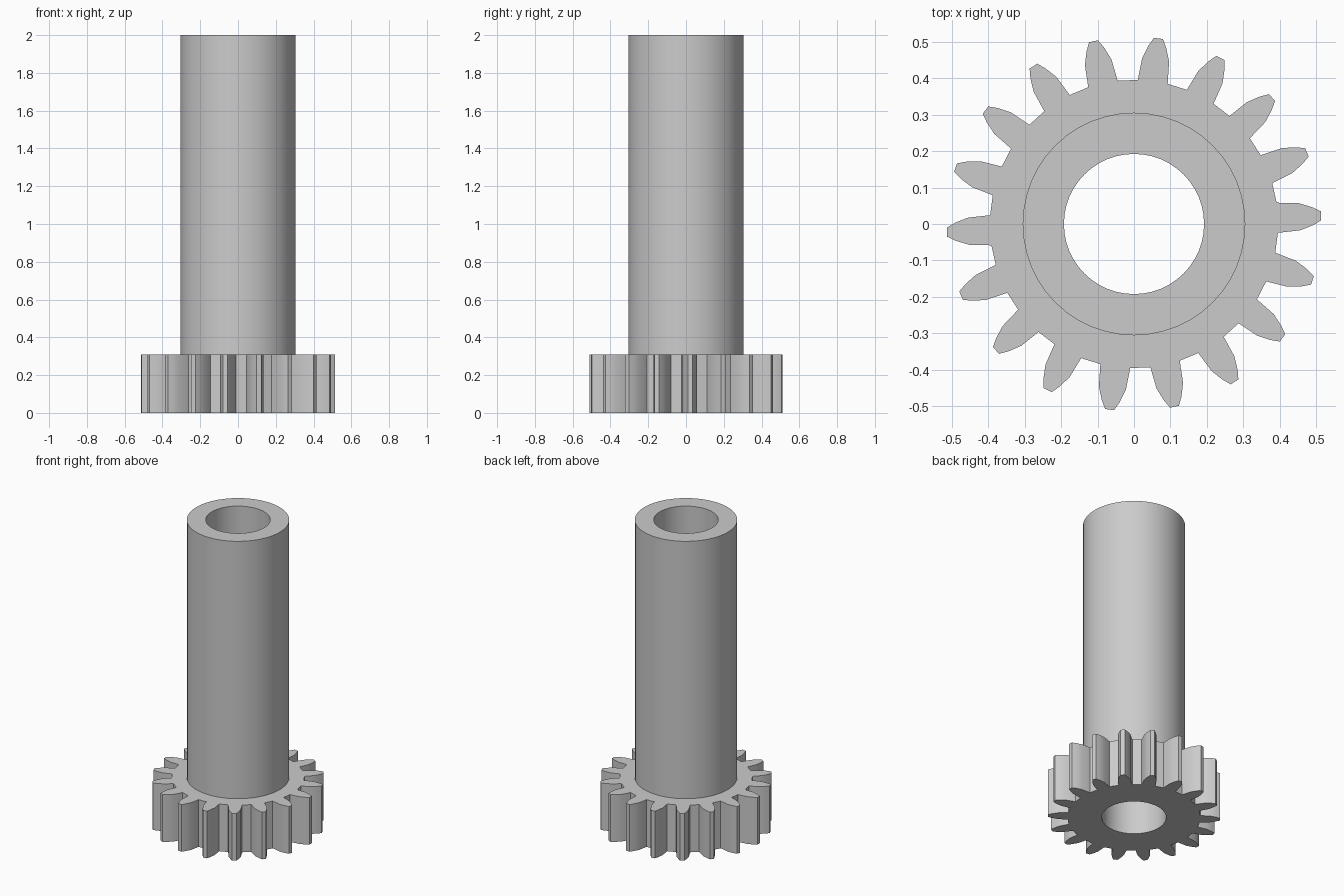
import bpy
import bmesh
from math import radians, cos, sin, tau

cube = bpy.data.objects.get("Cube")
if cube:
    bpy.data.objects.remove(cube, do_unlink=True)

TEETH = 18
PITCH = tau / TEETH
TOOTH_OFFSET = radians(2.5)
HEIGHT = 2.0
GEAR_HEIGHT = 0.31
SHAFT_RADIUS = 0.305
BORE_RADIUS = 0.192
SEGMENTS = 48

# One plain grey for everything
grey = bpy.data.materials.new("plain_grey")
grey.use_nodes = True
colour = (0.6, 0.6, 0.6, 1)
grey.diffuse_color = colour
grey.node_tree.nodes["Principled BSDF"].inputs["Base Color"].default_value = colour


def polar(radius, angle):
    return radius * cos(angle), radius * sin(angle)


def ring_solid(name, outer, inner, height, inner_wall):
    """Extrude the band between two outlines with equal point counts."""
    bm = bmesh.new()

    def loop(points, z):
        return [bm.verts.new((x, y, z)) for x, y in points]

    def bridge(a, b):
        for i in range(len(a)):
            j = (i + 1) % len(a)
            bm.faces.new((a[i], a[j], b[j], b[i]))

    outer_low, outer_top = loop(outer, 0), loop(outer, height)
    inner_low, inner_top = loop(inner, 0), loop(inner, height)
    bridge(outer_low, outer_top)
    bridge(outer_top, inner_top)
    bridge(inner_low, outer_low)
    if inner_wall:
        bridge(inner_top, inner_low)

    mesh = bpy.data.meshes.new(name)
    bm.to_mesh(mesh)
    bm.free()
    mesh.materials.append(grey)
    obj = bpy.data.objects.new(name, mesh)
    bpy.context.collection.objects.link(obj)
    bpy.ops.object.select_all(action="DESELECT")
    obj.select_set(True)
    bpy.context.view_layer.objects.active = obj
    bpy.ops.object.shade_smooth_by_angle(angle=radians(25))
    return obj


# Hollow shaft with the bore running its full length
angles = [tau * i / SEGMENTS for i in range(SEGMENTS)]
ring_solid("hollow_shaft",
           [polar(SHAFT_RADIUS, a) for a in angles],
           [polar(BORE_RADIUS, a) for a in angles],
           HEIGHT, True)

# Half tooth profile: radius and half angle, from root to tip
half_tooth = [(0.395, 6.0), (0.455, 4.7), (0.49, 2.9), (0.513, 1.4)]
tooth = [(r, -radians(a)) for r, a in half_tooth]
tooth += [(r, radians(a)) for r, a in reversed(half_tooth)]

# Gear rim and teeth around the foot of the shaft
outline = [(r, a + TOOTH_OFFSET + PITCH * i) for i in range(TEETH) for r, a in tooth]
ring_solid("gear",
           [polar(r, a) for r, a in outline],
           [polar(SHAFT_RADIUS - 0.001, a) for r, a in outline],
           GEAR_HEIGHT, False)
